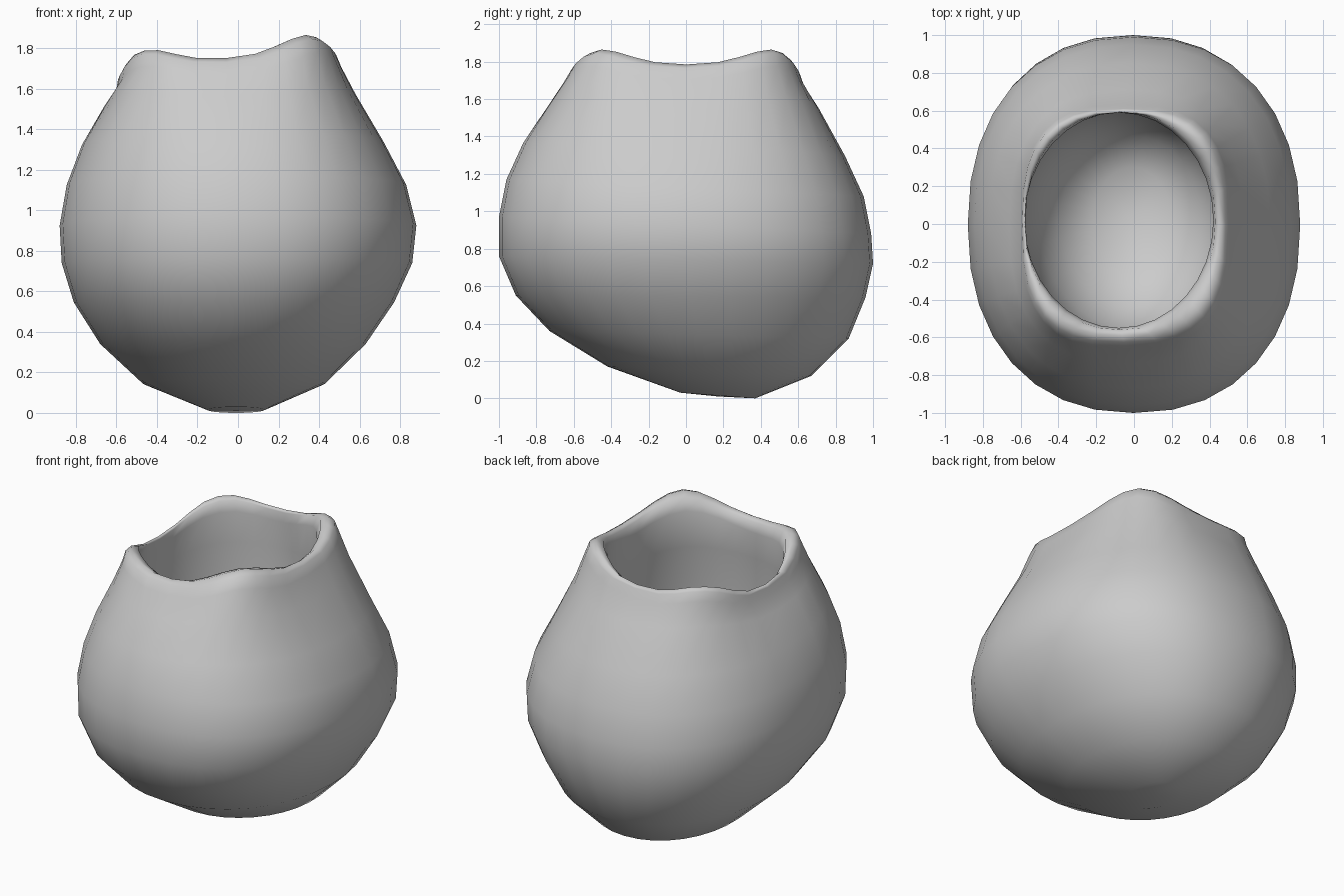
import bpy, bmesh
from math import sin, cos, pi, copysign

SEG = 32

# rings: front y, front z, back y, back z, left x, right x, squareness, rim wave
OUTER = [
    (-0.03, 0.03, 0.37, 0.00, -0.15, 0.13, 2.0, 0),
    (-0.42, 0.17, 0.67, 0.12, -0.47, 0.43, 2.1, 0),
    (-0.73, 0.36, 0.87, 0.32, -0.68, 0.63, 2.15, 0),
    (-0.91, 0.55, 0.96, 0.54, -0.81, 0.77, 2.2, 0),
    (-1.00, 0.76, 1.00, 0.72, -0.87, 0.86, 2.25, 0),
    (-1.00, 0.97, 0.99, 0.88, -0.88, 0.88, 2.25, 0),
    (-0.96, 1.17, 0.95, 1.08, -0.845, 0.83, 2.25, 0),
    (-0.87, 1.37, 0.85, 1.30, -0.77, 0.72, 2.3, 0.1),
    (-0.74, 1.58, 0.71, 1.57, -0.66, 0.58, 2.5, 0.5),
    (-0.66, 1.71, 0.63, 1.71, -0.60, 0.51, 2.8, 0.9),
]
# rolled lip, from outside to inside
LIP = [
    (-0.625, 1.77, 0.61, 1.77, -0.592, 0.485, 2.8, 1),
    (-0.59, 1.79, 0.595, 1.79, -0.58, 0.455, 2.6, 1),
    (-0.56, 1.77, 0.59, 1.77, -0.575, 0.43, 2.2, 1),
    (-0.55, 1.70, 0.59, 1.70, -0.58, 0.42, 2.0, 0.9),
]
# bowl-shaped hollow in the thick wall
INNER = [
    (-0.57, 1.50, 0.60, 1.50, -0.58, 0.44, 2.0, 0.3),
    (-0.60, 1.20, 0.61, 1.20, -0.58, 0.49, 2.0, 0),
    (-0.60, 0.95, 0.60, 0.92, -0.56, 0.50, 2.0, 0),
    (-0.55, 0.74, 0.56, 0.68, -0.50, 0.46, 2.0, 0),
    (-0.44, 0.56, 0.47, 0.49, -0.39, 0.36, 2.0, 0),
    (-0.26, 0.43, 0.30, 0.37, -0.22, 0.20, 2.0, 0),
]


def add_ring(bm, r):
    fy, fz, by, bz, lx, rx, p, w = r
    verts = []
    for i in range(SEG):
        a = 2 * pi * i / SEG
        c, s = cos(a), sin(a)
        ux = copysign(abs(c) ** (2 / p), c)
        uy = copysign(abs(s) ** (2 / p), s)
        x = (lx + rx) / 2 + ux * (rx - lx) / 2
        y = (fy + by) / 2 + uy * (by - fy) / 2
        z = (fz + bz) / 2 + uy * (bz - fz) / 2
        # four raised corners, higher on the right, with a dip on the left
        z += w * (-0.04 * cos(4 * a) + 0.035 * max(-1, min(1, 1.41 * c)))
        z -= w * 0.05 * max(0, -c) ** 6
        verts.append(bm.verts.new((x, y, z)))
    return verts


# open pot: outer wall, lip and inner wall as one lofted skin
bm = bmesh.new()
rings = [add_ring(bm, r) for r in OUTER + LIP + INNER]
for a, b in zip(rings, rings[1:]):
    for i in range(SEG):
        j = (i + 1) % SEG
        bm.faces.new((a[i], a[j], b[j], b[i]))

# rounded bottom, outside and inside
for ring, co in ((rings[0], (-0.01, 0.17, 0.01)), (rings[-1], (-0.01, 0.04, 0.37))):
    pole = bm.verts.new(co)
    for i in range(SEG):
        bm.faces.new((ring[i], pole, ring[(i + 1) % SEG]))

bmesh.ops.recalc_face_normals(bm, faces=bm.faces)
for f in bm.faces:
    f.smooth = True
mesh = bpy.data.meshes.new("pot_shell")
bm.to_mesh(mesh)
bm.free()
bpy.context.collection.objects.link(bpy.data.objects.new("pot_shell", mesh))
